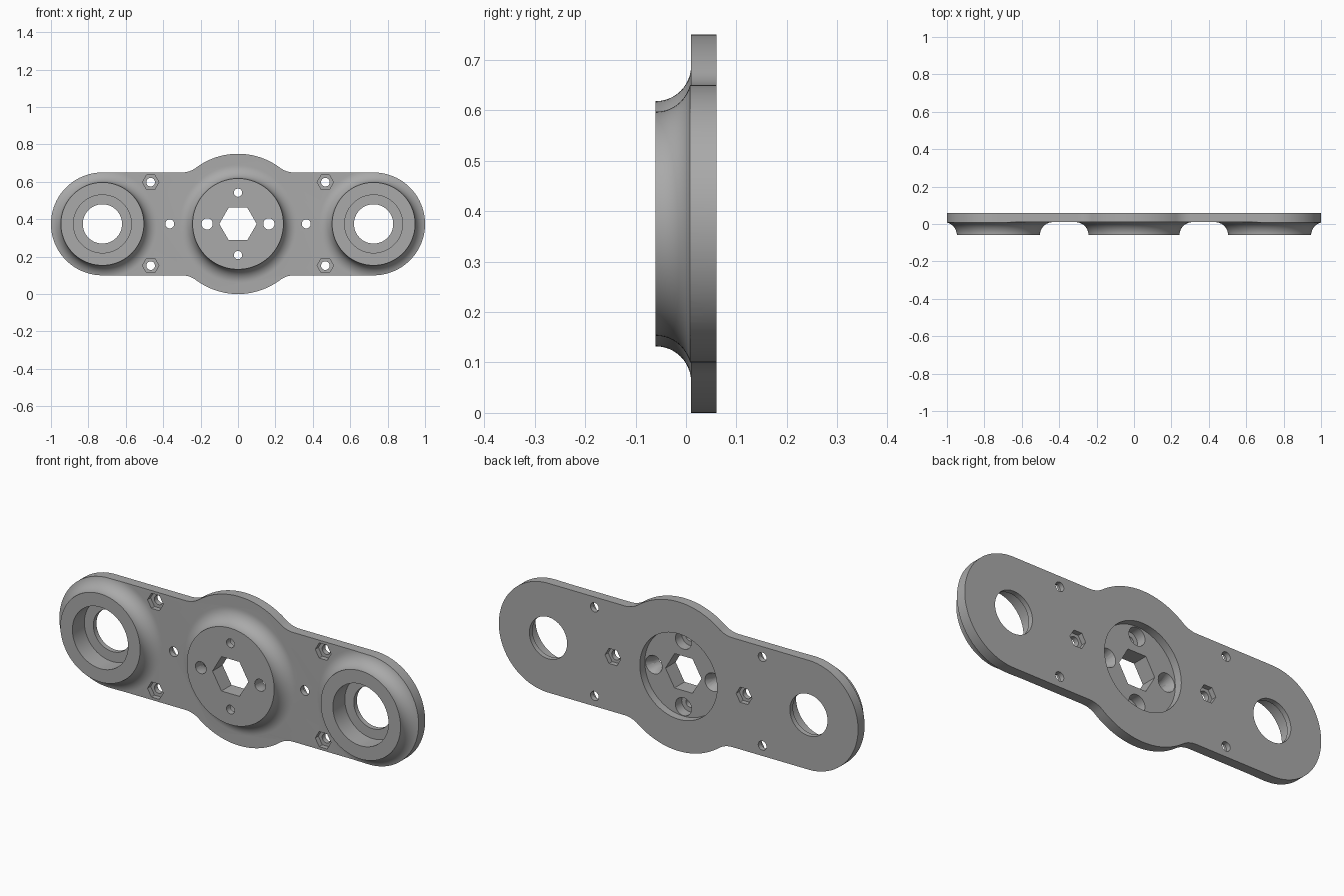
import bpy, bmesh
from math import sin, cos, pi, atan2

cube = bpy.data.objects.get("Cube")
if cube:
    bpy.data.objects.remove(cube, do_unlink=True)

MID = 0.375            # height of the centre line
FRONT, FACE, BACK = -0.06, 0.01, 0.06
END_X, END_R, HUB_R = 0.725, 0.275, 0.375

grey = bpy.data.materials.new("satin_grey")
grey.use_nodes = True
grey.diffuse_color = (0.4, 0.4, 0.4, 1)
grey.node_tree.nodes["Principled BSDF"].inputs["Base Color"].default_value = (0.4, 0.4, 0.4, 1)


def loft(name, rings):
    """Closed solid through matching rings of (x, y, z) points."""
    bm = bmesh.new()
    loops = [[bm.verts.new(p) for p in ring] for ring in rings]
    for a, b in zip(loops, loops[1:]):
        for i in range(len(a)):
            j = (i + 1) % len(a)
            bm.faces.new((a[i], a[j], b[j], b[i]))
    bm.faces.new(loops[0])
    bm.faces.new(loops[-1])
    bmesh.ops.recalc_face_normals(bm, faces=bm.faces)
    mesh = bpy.data.meshes.new(name)
    bm.to_mesh(mesh)
    bm.free()
    mesh.materials.append(grey)
    ob = bpy.data.objects.new(name, mesh)
    bpy.context.collection.objects.link(ob)
    return ob


def lathe(name, x, z, profile, n=64):
    """Turned solid about a front-to-back axis; profile holds (radius, y)."""
    return loft(name, [[(x + r * cos(2 * pi * i / n), y, MID + z + r * sin(2 * pi * i / n))
                        for i in range(n)] for r, y in profile])


def combine(target, tool, operation):
    mod = target.modifiers.new("bool", "BOOLEAN")
    mod.operation, mod.solver, mod.object = operation, "EXACT", tool
    bpy.context.view_layer.objects.active = target
    bpy.ops.object.modifier_apply(modifier=mod.name)
    bpy.data.objects.remove(tool, do_unlink=True)


def cut(x, z, r, y0, y1, n=32, r1=None):
    combine(plate, lathe("cutter", x, z, [(r, y0), (r1 or r, y1)], n), "DIFFERENCE")


def arc(cx, cz, r, a0, a1, n):
    return [(cx + r * cos(a0 + (a1 - a0) * i / n), cz + r * sin(a0 + (a1 - a0) * i / n))
            for i in range(n + 1)]


# Oversized slab, later trimmed to the outline
plate = loft("mounting_plate", [[(x, y, MID + z) for x, z in ((-2, -1), (2, -1), (2, 1), (-2, 1))]
                                for y in (FACE, BACK + 0.1)])

# Three raised bosses with a concave flare at the foot
FLARE = 0.07
for x, r in ((-END_X, 0.222), (0, 0.243), (END_X, 0.222)):
    profile = [(r + FLARE * (1 - cos(t * pi / 24)), FRONT + FLARE * sin(t * pi / 24))
               for t in range(13)]
    profile.append((r + FLARE, FACE + 0.03))
    combine(plate, lathe("boss", x, 0, profile, 96), "UNION")

# Outline: round ends, straight sides and a central bulge with blended corners
BLEND_X, BLEND_R = 0.30, 0.125
blend_z = END_R + BLEND_R
a = atan2(blend_z, BLEND_X)
quarter = (arc(END_X, 0, END_R, 0, pi / 2, 32)
           + arc(BLEND_X, blend_z, BLEND_R, -pi / 2, a - pi, 10)
           + arc(0, 0, HUB_R, a, pi / 2, 16)[1:])
half = quarter + [(-x, z) for x, z in quarter[-2::-1]]
outline = half + [(x, -z) for x, z in half[-2:0:-1]]
combine(plate, loft("outline", [[(x, y, MID + z) for x, z in outline] for y in (-0.2, BACK)]),
        "INTERSECT")

# Hub: rear recess, hexagonal bore and four fastener holes
cut(0, 0, 0.215, 0.02, 0.2, 96)
cut(0, 0, 0.1, -0.2, 0.2, 6)
for s in (-1, 1):
    cut(0, s * 0.167, 0.022, -0.2, 0.2)
    cut(0, s * 0.167, 0.045, -0.03, 0.1)
    cut(s * 0.165, 0, 0.03, -0.2, 0.2)
    cut(s * 0.165, 0, 0.025, -0.03, 0.03, 32, 0.05)

for s in (-1, 1):
    # Bearing seats in the end bosses
    cut(s * END_X, 0, 0.155, -0.2, 0.035, 64)
    cut(s * END_X, 0, 0.105, -0.2, 0.2, 64)
    # Centre-line holes with nut pockets at the back
    cut(s * 0.365, 0, 0.024, -0.2, 0.2)
    cut(s * 0.365, 0, 0.044, 0.035, 0.2, 6)
    # Edge holes with nut pockets at the front
    for t in (-1, 1):
        cut(s * 0.467, t * 0.223, 0.023, -0.2, 0.2)
        cut(s * 0.467, t * 0.223, 0.044, -0.2, 0.035, 6)

bpy.ops.object.select_all(action="DESELECT")
plate.select_set(True)
bpy.context.view_layer.objects.active = plate
bpy.ops.object.shade_smooth_by_angle(angle=pi / 6)
